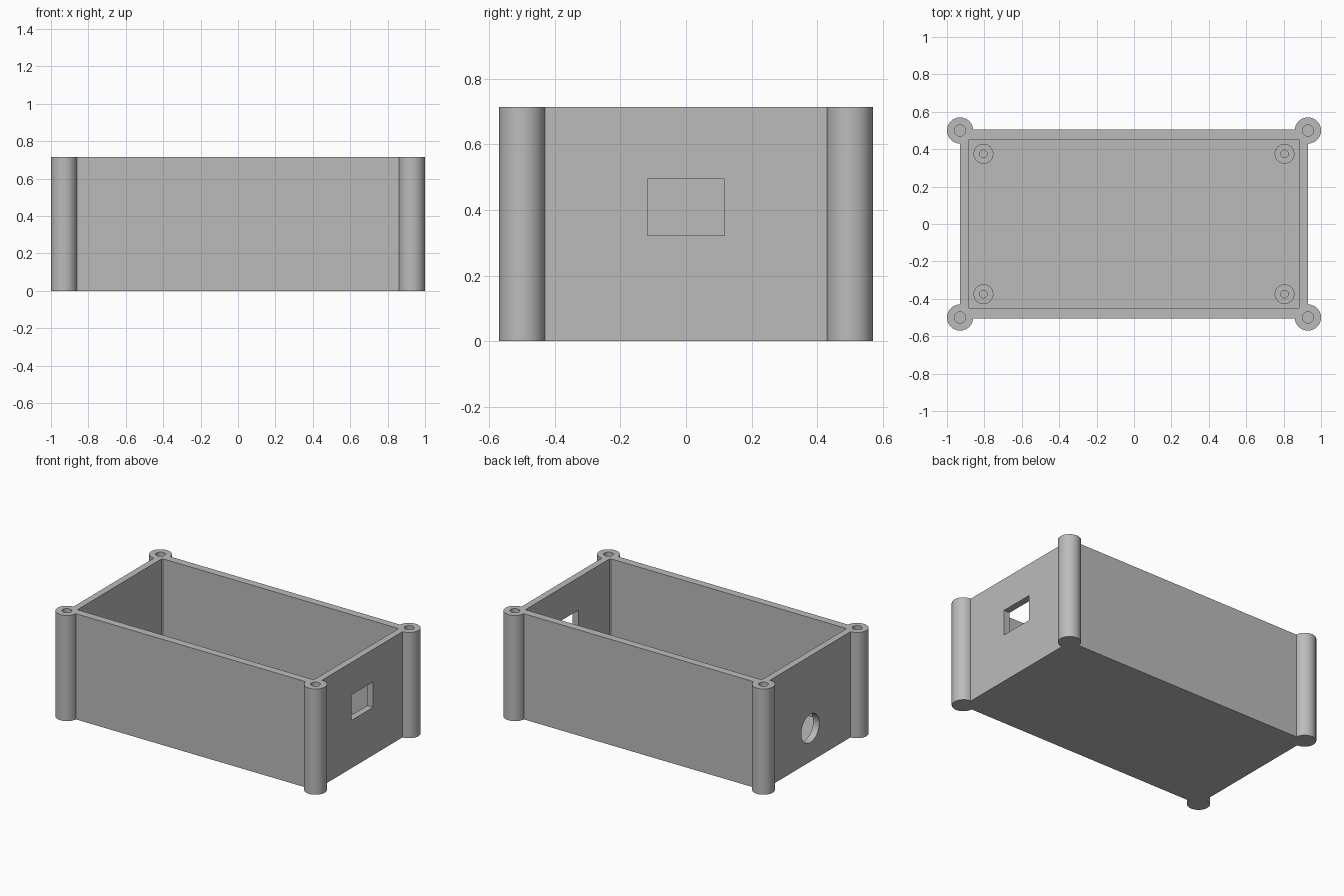
import bpy, math

if "Cube" in bpy.data.objects:
    bpy.data.objects.remove(bpy.data.objects["Cube"])

H = 0.715        # overall height
FLOOR = 0.05     # floor thickness

gray = bpy.data.materials.new("gray_plastic")
gray.diffuse_color = (0.5, 0.5, 0.5, 1)
gray.use_nodes = True
gray.node_tree.nodes["Principled BSDF"].inputs["Base Color"].default_value = gray.diffuse_color


def finish(ob, name):
    ob.name = name
    ob.data.materials.clear()
    ob.data.materials.append(gray)
    return ob


def box(name, x, y, z):
    """Box from (min, max) ranges on each axis."""
    r = (x, y, z)
    bpy.ops.mesh.primitive_cube_add(size=1, location=[(a + b) / 2 for a, b in r])
    ob = bpy.context.object
    ob.scale = [b - a for a, b in r]
    bpy.ops.object.transform_apply(location=True, rotation=True, scale=True)
    return finish(ob, name)


def cyl(name, r, x, y, z0, z1):
    bpy.ops.mesh.primitive_cylinder_add(vertices=64, radius=r, depth=z1 - z0,
                                        location=(x, y, (z0 + z1) / 2))
    bpy.ops.object.transform_apply(location=True, rotation=True, scale=True)
    return finish(bpy.context.object, name)


def combine(target, tool, op):
    """Apply a boolean and discard the tool."""
    bpy.context.view_layer.objects.active = target
    m = target.modifiers.new("bool", 'BOOLEAN')
    m.operation, m.object, m.solver = op, tool, 'EXACT'
    bpy.ops.object.modifier_apply(modifier=m.name)
    bpy.data.objects.remove(tool)


def smooth(ob):
    bpy.ops.object.select_all(action='DESELECT')
    ob.select_set(True)
    bpy.context.view_layer.objects.active = ob
    bpy.ops.object.shade_smooth_by_angle(angle=math.radians(30))


corners = [(sx, sy) for sx in (-1, 1) for sy in (-1, 1)]

# open-topped case
case = box("case", (-0.93, 0.93), (-0.505, 0.505), (0, H))
combine(case, box("cavity", (-0.885, 0.885), (-0.453, 0.453), (FLOOR, 1)), 'DIFFERENCE')

# corner screw posts with blind holes
for sx, sy in corners:
    combine(case, cyl("post", 0.07, sx * 0.93, sy * 0.5, 0, H), 'UNION')
for sx, sy in corners:
    combine(case, cyl("bore", 0.03, sx * 0.93, sy * 0.5, FLOOR, 1), 'DIFFERENCE')

# rectangular port on the right wall
combine(case, box("port", (0.8, 1.1), (-0.117, 0.117), (0.323, 0.495)), 'DIFFERENCE')

# round cable hole on the left wall
hole = cyl("cable_hole", 0.096, 0, 0, -0.15, 0.15)
hole.rotation_euler = (0, math.pi / 2, 0)
hole.location = (-0.95, 0, 0.225)
bpy.context.view_layer.update()
combine(case, hole, 'DIFFERENCE')
smooth(case)

# board standoffs on the floor
for i, (sx, sy) in enumerate(corners):
    x, y = sx * 0.805, sy * 0.375
    so = cyl(f"standoff_{i + 1}", 0.053, x, y, 0.02, 0.15)
    combine(so, cyl("pilot", 0.02, x, y, FLOOR, 0.3), 'DIFFERENCE')
    smooth(so)
